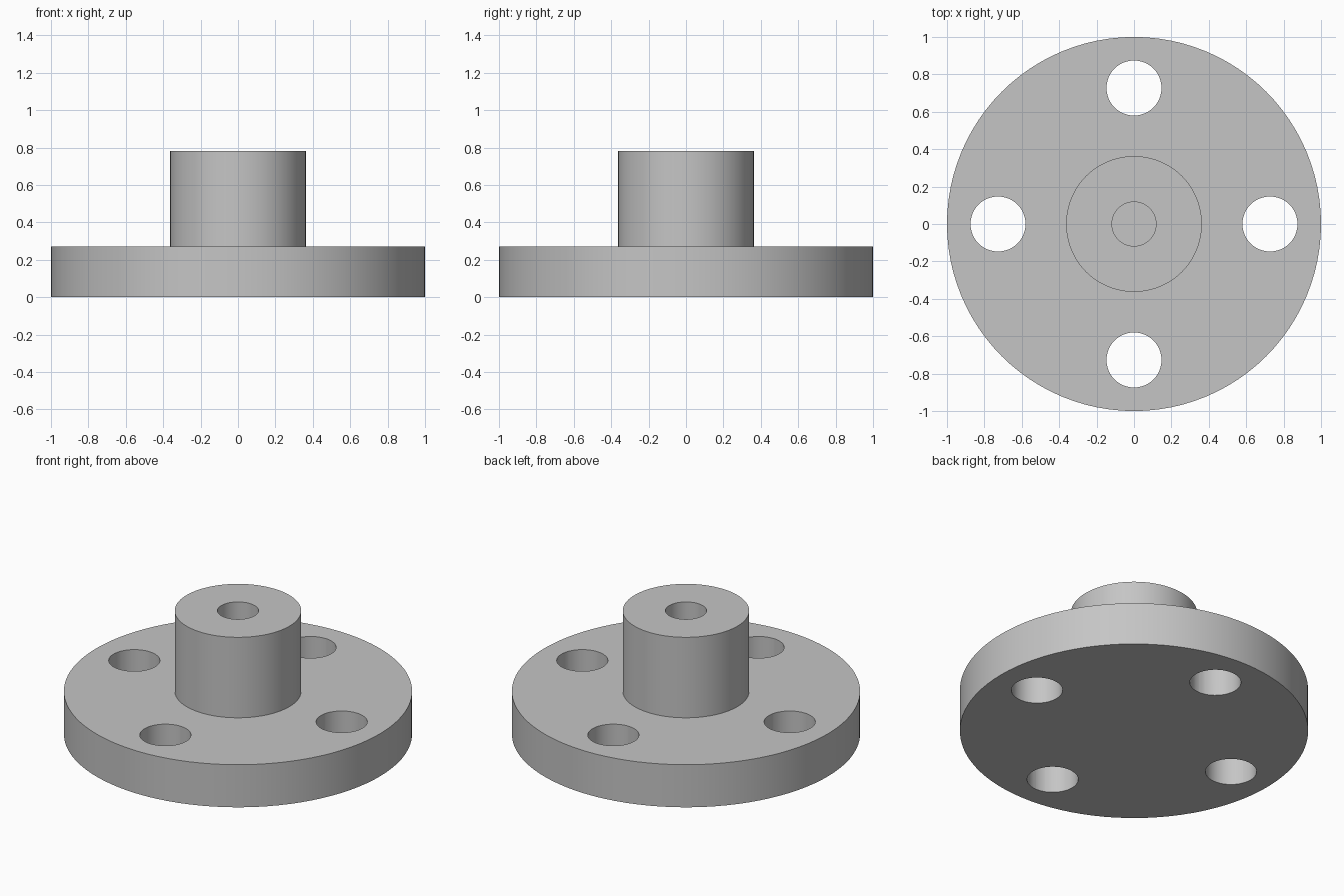
import bpy
import bmesh
from math import cos, sin, pi, radians
from mathutils import Matrix, Vector

# Main dimensions
SEGMENTS = 96
FLANGE_R, FLANGE_H = 1.0, 0.27
HUB_R, HUB_TOP = 0.363, 0.78
BORE_R = 0.118
BOLT_R, BOLT_CIRCLE = 0.147, 0.727

cube = bpy.data.objects.get("Cube")
if cube:
    bpy.data.objects.remove(cube, do_unlink=True)

grey = bpy.data.materials.new("plain grey")
grey.use_nodes = True
colour = (0.56, 0.56, 0.56, 1)
grey.diffuse_color = colour
grey.node_tree.nodes["Principled BSDF"].inputs["Base Color"].default_value = colour


def make_object(name, bm):
    mesh = bpy.data.meshes.new(name)
    bm.to_mesh(mesh)
    bm.free()
    obj = bpy.data.objects.new(name, mesh)
    bpy.context.collection.objects.link(obj)
    mesh.materials.append(grey)
    return obj


def lathe(name, profile):
    """Revolve an (r, z) profile, whose ends lie on the axis, around z."""
    bm = bmesh.new()
    verts = [bm.verts.new((r, 0, z)) for r, z in profile]
    edges = [bm.edges.new(pair) for pair in zip(verts, verts[1:])]
    bmesh.ops.spin(bm, geom=verts + edges, cent=(0, 0, 0), axis=(0, 0, 1),
                   angle=2 * pi, steps=SEGMENTS, use_merge=True)
    bmesh.ops.remove_doubles(bm, verts=bm.verts, dist=0.0001)
    bmesh.ops.recalc_face_normals(bm, faces=bm.faces)
    return make_object(name, bm)


# Flange disc and hub in one turned body, with a blind bore down to the flange
body = lathe("flanged_hub", [
    (0, 0), (FLANGE_R, 0), (FLANGE_R, FLANGE_H), (HUB_R, FLANGE_H),
    (HUB_R, HUB_TOP), (BORE_R, HUB_TOP), (BORE_R, FLANGE_H), (0, FLANGE_H)])

# Four bolt hole cutters on the bolt circle
bm = bmesh.new()
for i in range(4):
    place = Vector((cos(i * pi / 2), sin(i * pi / 2), 0)) * BOLT_CIRCLE
    place.z = FLANGE_H / 2
    bmesh.ops.create_cone(bm, cap_ends=True, segments=48, radius1=BOLT_R,
                          radius2=BOLT_R, depth=FLANGE_H * 2,
                          matrix=Matrix.Translation(place))
cutter = make_object("bolt_hole_cutter", bm)

# Drill the holes, then drop the cutter
bpy.ops.object.select_all(action="DESELECT")
bpy.context.view_layer.objects.active = body
body.select_set(True)
drill = body.modifiers.new("bolt_holes", "BOOLEAN")
drill.operation = "DIFFERENCE"
drill.solver = "EXACT"
drill.object = cutter
bpy.ops.object.modifier_apply(modifier=drill.name)
bpy.data.objects.remove(cutter, do_unlink=True)

# Round walls smooth, rims sharp
bpy.ops.object.shade_smooth_by_angle(angle=radians(30))
